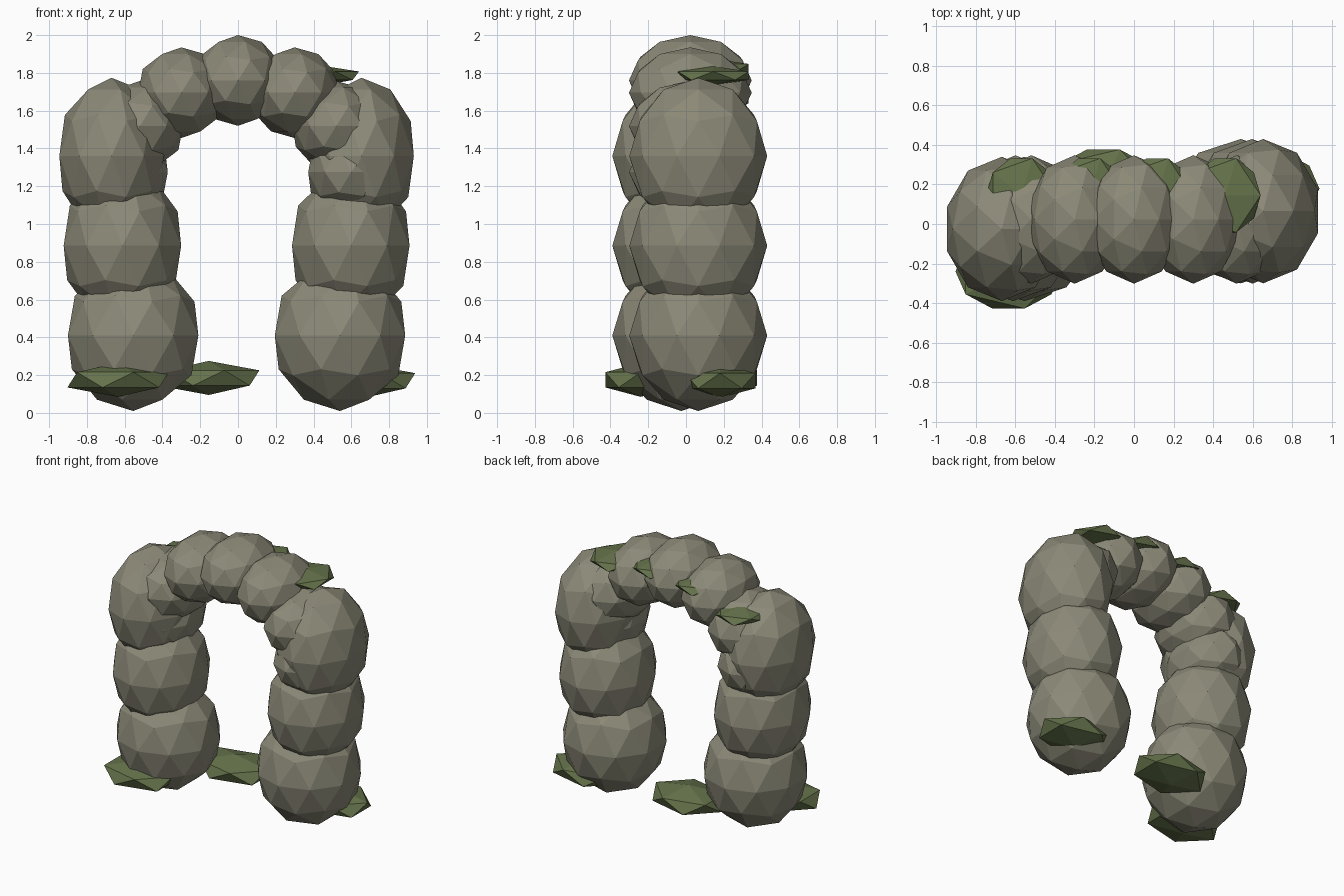
import bpy
import math

cube = bpy.data.objects.get("Cube")
if cube:
    bpy.data.objects.remove(cube, do_unlink=True)


def make_material(name, color):
    mat = bpy.data.materials.new(name)
    mat.use_nodes = True
    mat.diffuse_color = color
    mat.node_tree.nodes["Principled BSDF"].inputs["Base Color"].default_value = color
    return mat


stone = make_material("grey_stone", (0.26, 0.25, 0.185, 1))
moss = make_material("green_moss", (0.13, 0.17, 0.07, 1))


def rock(name, center, size, mat, detail):
    """Flat-shaded faceted lump, scaled by its three radii."""
    bpy.ops.mesh.primitive_ico_sphere_add(subdivisions=detail, radius=1, location=center)
    obj = bpy.context.object
    obj.name = name
    obj.scale = size
    obj.data.materials.append(mat)
    return obj


# Pillars: three stacked boulders each, leaning outwards and narrowing
for side, x, y in (("right", -0.555, -0.025), ("left", 0.54, 0.065)):
    lean = math.copysign(0.057, x)
    for i, level in enumerate(("lower", "middle", "upper")):
        rock(f"{side}_{level}_boulder", (x + lean * i, y, 0.41 + 0.475 * i),
             (0.363 - 0.036 * i, 0.365, 0.40 + 0.007 * i), stone, 2)

# Arch: seven stones along a half ellipse
for i in range(7):
    a = math.pi * i / 6
    rock(f"arch_stone_{i + 1}",
         (0.6 * math.cos(a), 0.023, 1.275 + 0.485 * math.sin(a)),
         (0.24, 0.325, 0.24), stone, 2)

# Moss clumps around the feet
for name, center in (("front", (-0.635, -0.24, 0.175)),
                     ("back", (-0.155, 0.19, 0.185)),
                     ("side", (0.67, 0.18, 0.17))):
    rock(f"{name}_foot_moss", center, (0.3, 0.22, 0.09), moss, 1)

# Moss clumps along the back of the arch
for i, z in enumerate((1.66, 1.79, 1.825, 1.785)):
    rock(f"arch_moss_{i + 1}", (-0.57 + 0.344 * i, 0.145, z),
         (0.2, 0.22, 0.05), moss, 1)
